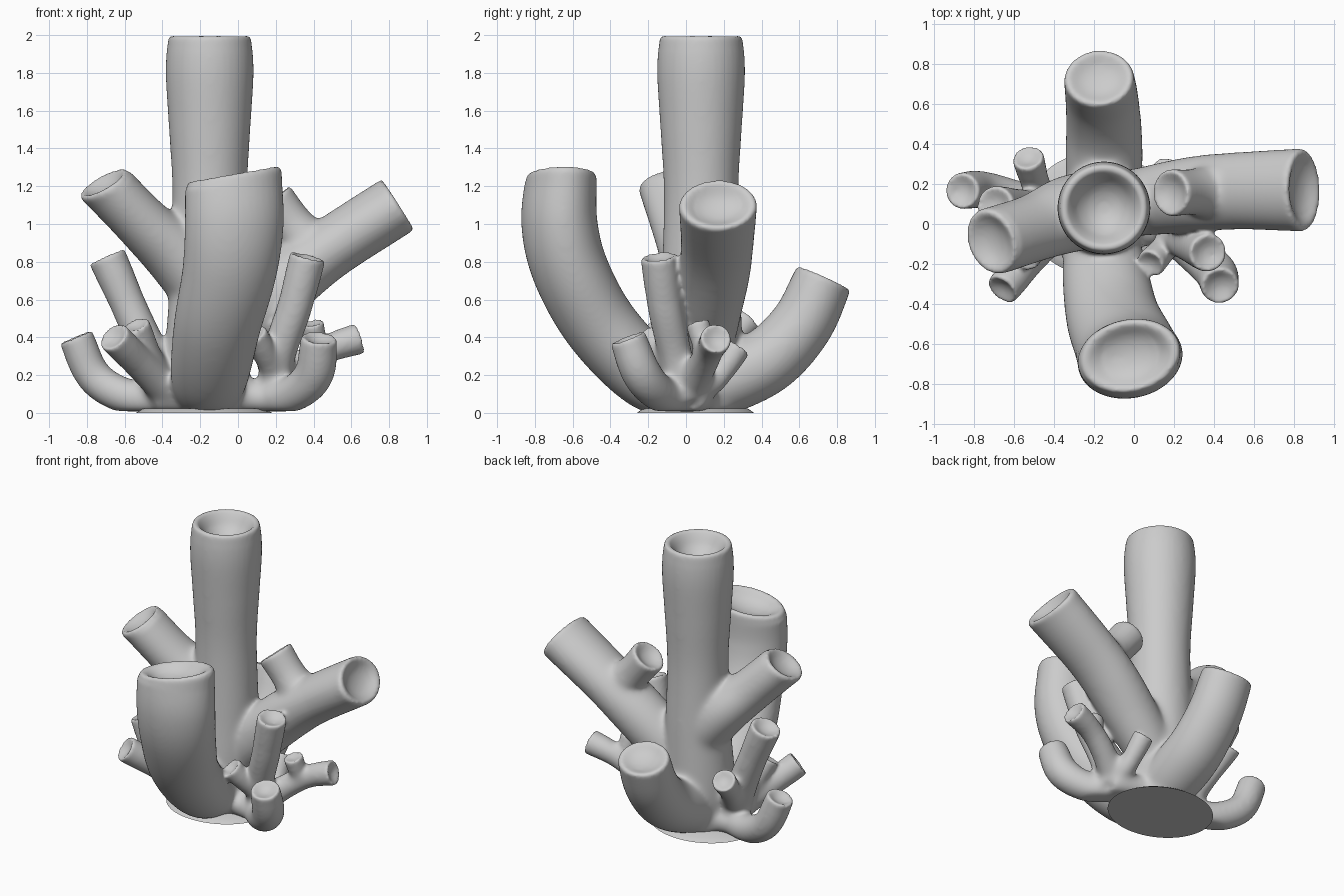
import bpy, bmesh, math
from mathutils import Vector

if "Cube" in bpy.data.objects:
    bpy.data.objects.remove(bpy.data.objects["Cube"])

SIDES = 40
mouths = []


def spline(pts, steps=10):
    """Catmull-Rom samples through 4-component points (x, y, z, radius)."""
    p = [Vector(q) for q in pts]
    p = [2 * p[0] - p[1]] + p + [2 * p[-1] - p[-2]]
    out = []
    for i in range(1, len(p) - 2):
        a, b, c, d = p[i - 1:i + 3]
        for k in range(steps):
            t = k / steps
            out.append(0.5 * (2 * b + (c - a) * t + (2 * a - 5 * b + 4 * c - d) * t * t
                              + (3 * b - a - 3 * c + d) * t ** 3))
    out.append(p[-2])
    return out


def tube(bm, pts, wide=(1, 1), depth=1.0, tilt=(0, 0, 0)):
    """Closed tube along a path, ending in a rounded rim with a bowl-shaped mouth.
    wide = sideways stretch at the start and at the end."""
    s = spline(pts)
    for q in s:
        q.w += 0.006          # makes up for shrinkage in smoothing
    pos = [q.xyz for q in s]
    chord = pos[-1] - pos[0]
    side = Vector((-chord.y, chord.x, 0))
    if side.length < 0.02:
        side = Vector((1, 0, 0))
    end, r = pos[-1], s[-1].w
    tan_end = ((pos[-1] - pos[-3]).normalized() + Vector(tilt)).normalized()
    mouths.append((end, r))
    rings = []
    for i, q in enumerate(s):
        if (end - pos[i]).length < 0.35 * r:
            break
        t = (pos[min(i + 1, len(s) - 1)] - pos[max(i - 1, 0)]).normalized()
        f = i / (len(s) - 1)
        rings.append((pos[i], t, q.w, wide[0] * (1 - f) + wide[1] * f))
    # rim and bowl: (offset along the axis, radius factor)
    for off, f in ((-.16, 1), (-.05, .98), (0, .91), (-.02, .83), (-.09, .73),
                   (-.2, .6), (-.29, .4), (-.34, .15)):
        d = depth if f < .85 else 1
        rings.append((end + tan_end * off * r * d, tan_end, r * f, wide[1]))
    loops = []
    for c, t, rad, w in rings:
        u = (side - t * side.dot(t)).normalized()
        v = t.cross(u)
        loop = []
        for k in range(SIDES):
            a = 2 * math.pi * k / SIDES
            co = c + u * math.cos(a) * rad * w + v * math.sin(a) * rad
            co.z = max(co.z, 0.008)
            loop.append(bm.verts.new(co))
        loops.append(loop)
    for a, b in zip(loops, loops[1:]):
        for k in range(SIDES):
            n = (k + 1) % SIDES
            bm.faces.new((a[k], a[n], b[n], b[k]))
    bm.faces.new(loops[0][::-1])
    bm.faces.new(loops[-1])


bm = bmesh.new()
# central trunk
tube(bm, [(-.16, .07, .01, .20), (-.16, .07, .3, .22), (-.15, .08, .7, .205), (-.15, .08, 1.15, .192),
          (-.15, .08, 1.5, .21), (-.15, .08, 1.8, .226), (-.15, .08, 2.0, .215)], depth=2.0)
# large front tube
tube(bm, [(-.16, .02, .1, .15), (-.15, -.2, .2, .18), (-.11, -.45, .46, .19), (-.045, -.61, .75, .195),
          (-.02, -.67, 1.0, .193), (-.025, -.66, 1.265, .178)], wide=(1.05, 1.4), depth=1.2, tilt=(-.15, -.05, 0))
# large back tube
tube(bm, [(-.15, .08, .12, .16), (-.15, .28, .2, .175), (-.15, .46, .3, .17), (-.16, .62, .48, .16),
          (-.175, .73, .715, .15)], wide=(1.05, 1.12), depth=.8)
# right branch and its stub
tube(bm, [(-.15, .09, .3, .16), (.1, .12, .55, .17), (.3, .15, .73, .165), (.5, .165, .88, .155),
          (.85, .17, 1.105, .153)], wide=(.9, 1.3))
tube(bm, [(.44, .16, .82, .16), (.3, .16, .98, .11), (.18, .155, 1.13, .112)])
# left branch
tube(bm, [(-.15, .08, .62, .17), (-.32, .05, .83, .165), (-.5, -.02, 1.0, .14), (-.715, -.09, 1.22, .135)],
     wide=(1.1, 1.2), tilt=(.2, 0, .1))

# right cluster of small tubes
tube(bm, [(.19, 0, .06, .09), (.21, -.05, .28, .085), (.3, -.11, .56, .088), (.37, -.145, .83, .09)])
tube(bm, [(.12, 0, .08, .08), (.27, -.12, .09, .09), (.4, -.23, .2, .1), (.43, -.31, .4, .09)])
tube(bm, [(.2, -.03, .2, .07), (.15, -.12, .3, .062), (.08, -.2, .42, .068)])
tube(bm, [(.16, 0, .1, .08), (.32, .08, .24, .075), (.48, .13, .34, .07), (.645, .16, .395, .077)])
tube(bm, [(.43, .11, .3, .06), (.41, .09, .37, .055), (.39, .06, .48, .058)])
tube(bm, [(.18, .02, .1, .07), (.18, .15, .17, .06), (.15, .28, .35, .062)])

# left cluster of small tubes
tube(bm, [(-.38, .05, .08, .09), (-.58, .12, .085, .09), (-.76, .17, .19, .09), (-.86, .165, .405, .085)])
tube(bm, [(-.36, 0, .1, .09), (-.5, -.15, .24, .08), (-.66, -.33, .405, .08)])
tube(bm, [(-.38, .03, .08, .1), (-.48, .06, .34, .095), (-.58, .08, .57, .09), (-.695, .09, .83, .095)])
tube(bm, [(-.42, .05, .2, .08), (-.49, .2, .36, .068), (-.53, .335, .5, .074)])
tube(bm, [(-.4, .02, .15, .08), (-.47, -.08, .3, .065), (-.54, -.17, .47, .065)])

# foot linking the clusters to the trunk
tube(bm, [(-.45, .04, .08, .09), (-.15, .05, .09, .1), (.1, .02, .08, .09), (.22, -.01, .08, .08)], wide=(1.4, 1.4))
mouths.pop()

bmesh.ops.recalc_face_normals(bm, faces=bm.faces)
raw = bpy.data.meshes.new("tube_sponge")
bm.to_mesh(raw)
bm.free()
body = bpy.data.objects.new("tube_sponge", raw)
bpy.context.collection.objects.link(body)

# fuse all tubes into one skin
mod = body.modifiers.new("fuse", 'REMESH')
mod.mode = 'VOXEL'
mod.voxel_size = 0.0115
deps = bpy.context.evaluated_depsgraph_get()
fused = bpy.data.meshes.new_from_object(body.evaluated_get(deps))
body.modifiers.clear()
body.data = fused

# soften the joints strongly, fading to light smoothing at the rims
bm = bmesh.new()
bm.from_mesh(fused)
reach = {v: min((v.co - m).length / r for m, r in mouths) for v in bm.verts}
for i in range(28):
    limit = 0 if i < 4 else 1.3 + 0.05 * i
    bmesh.ops.smooth_vert(bm, verts=[v for v in bm.verts if reach[v] > limit or (i < 14 and reach[v] < .8)],
                          factor=0.5, use_axis_x=True, use_axis_y=True, use_axis_z=True)
for f in bm.faces:
    f.smooth = True
bm.to_mesh(fused)
bm.free()

# thin foot disc on the ground
bpy.ops.mesh.primitive_cone_add(vertices=64, radius1=1, radius2=.9, depth=.022, location=(-.18, .05, .011))
disc = bpy.context.object
disc.name = "base_disc"
disc.scale = (.36, .31, 1)
bpy.ops.object.shade_smooth_by_angle()
